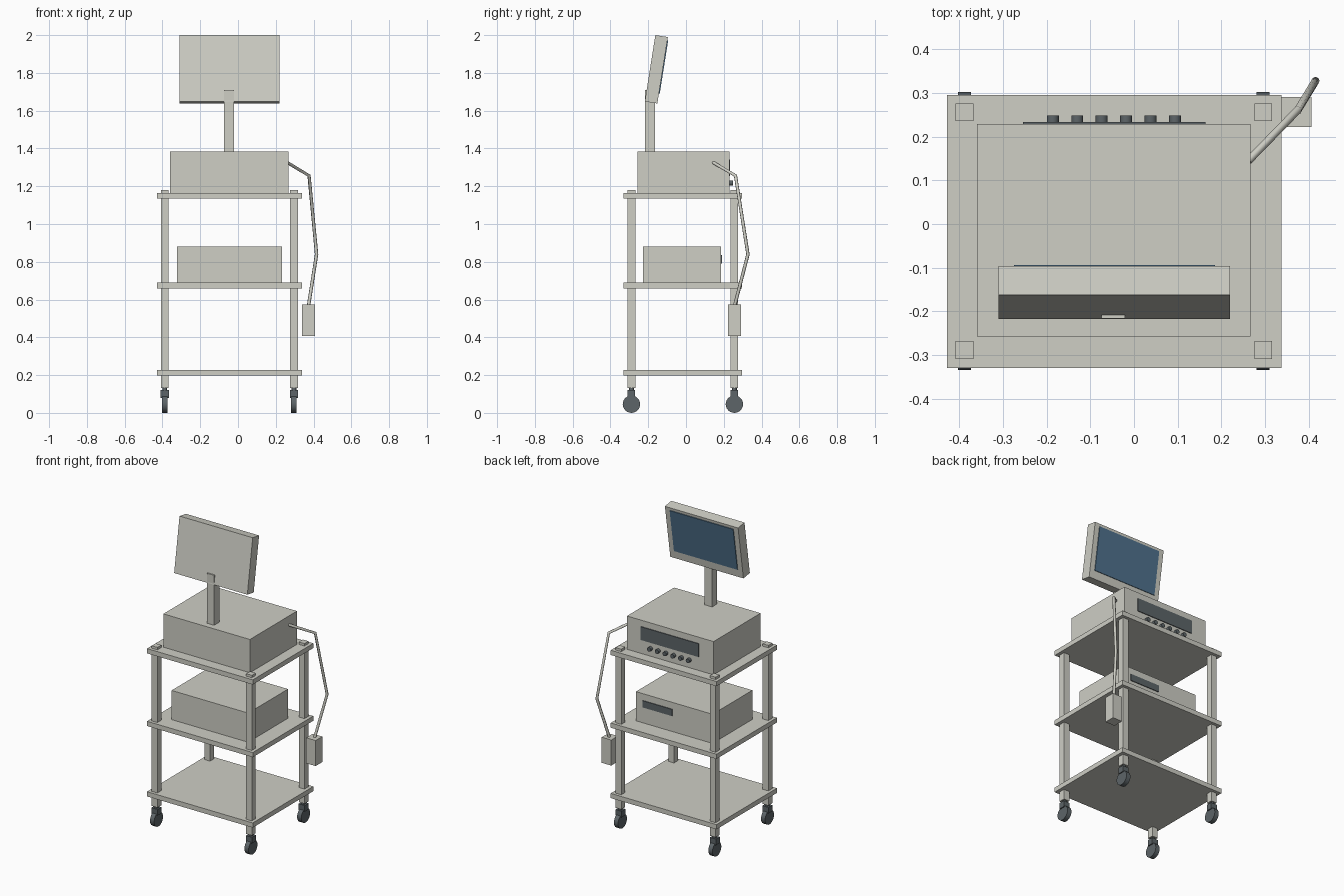
import bpy
import math
from mathutils import Vector, Matrix

cube = bpy.data.objects.get("Cube")
if cube:
    bpy.data.objects.remove(cube, do_unlink=True)


def material(name, rgb):
    m = bpy.data.materials.new(name)
    m.use_nodes = True
    m.diffuse_color = (*rgb, 1)
    m.node_tree.nodes["Principled BSDF"].inputs["Base Color"].default_value = (*rgb, 1)
    return m


BODY = material("warm light grey", (0.62, 0.62, 0.56))
DARK = material("charcoal grey", (0.11, 0.13, 0.14))
SCREEN = material("screen blue", (0.08, 0.17, 0.27))


def box(name, x, y, z, mat):
    """Box given by its (min, max) range on each axis."""
    bpy.ops.mesh.primitive_cube_add(size=1)
    ob = bpy.context.object
    ob.name = name
    size = [b - a for a, b in (x, y, z)]
    centre = Vector([(a + b) / 2 for a, b in (x, y, z)])
    ob.data.transform(Matrix.Diagonal((*size, 1)))
    ob.location = centre
    ob.data.materials.append(mat)
    return ob


def around(c, half):
    return (c - half, c + half)


def cylinder(name, centre, radius, depth, rotation, mat, sides):
    bpy.ops.mesh.primitive_cylinder_add(vertices=sides, radius=radius, depth=depth,
                                        location=centre, rotation=rotation)
    ob = bpy.context.object
    ob.name = name
    ob.data.materials.append(mat)
    bpy.ops.object.shade_smooth_by_angle()
    return ob


# Three shelves
for name, top in (("bottom_shelf", 0.228), ("middle_shelf", 0.689), ("top_shelf", 1.165)):
    box(name, (-0.428, 0.338), (-0.33, 0.296), (top - 0.031, top), BODY)

# Posts, each standing on a caster
for side, x in (("right", -0.388), ("left", 0.296)):
    for end, y in (("front", -0.289), ("back", 0.256)):
        tag = f"{end}_{side}"
        box(f"{tag}_post", around(x, 0.0205), around(y, 0.0205), (0.132, 1.181), BODY)
        cylinder(f"{tag}_caster_stem", (x, y, 0.125), 0.013, 0.03, (0, 0, 0), DARK, 16)
        box(f"{tag}_caster_fork", around(x, 0.022), around(y, 0.02), (0.08, 0.12), DARK)
        cylinder(f"{tag}_wheel", (x, y, 0.046), 0.046, 0.03, (0, math.pi / 2, 0), DARK, 24)

# Upper console with display strip and knobs on its back
box("upper_console", (-0.36, 0.267), (-0.258, 0.229), (1.165, 1.383), BODY)
box("upper_display_strip", (-0.254, 0.164), (0.227, 0.234), (1.255, 1.342), DARK)
for i in range(6):
    cylinder(f"knob_{i + 1}", (-0.186 + 0.056 * i, 0.238, 1.217), 0.0137, 0.022,
             (math.pi / 2, 0, 0), DARK, 16)

# Lower unit
box("lower_unit", (-0.322, 0.233), (-0.227, 0.185), (0.689, 0.88), BODY)
box("lower_display_strip", (-0.033, 0.183), (0.183, 0.19), (0.792, 0.836), DARK)

# Monitor leaning over the back edge of its stand
box("monitor_stand", (-0.074, -0.021), (-0.217, -0.164), (1.383, 1.71), BODY)
tilt = Matrix.Translation((-0.045, -0.157, 1.819)) @ Matrix.Rotation(math.radians(-9), 4, 'X')
for name, half, y, z, mat in (
        ("monitor_body", 0.265, (-0.0335, 0.0335), (-0.178, 0.178), BODY),
        ("monitor_screen", 0.23, (0.032, 0.038), (-0.125, 0.16), SCREEN)):
    part = box(name, (-half, half), y, z, mat)
    part.matrix_world = tilt @ Matrix.Translation(part.location)

# Hand control hanging on a jointed cable
box("hand_control", (0.338, 0.407), (0.222, 0.291), (0.408, 0.575), BODY)
path = [(0.262, 0.145, 1.325), (0.376, 0.262, 1.256), (0.416, 0.328, 0.84), (0.373, 0.257, 0.565)]
curve = bpy.data.curves.new("control_cable", 'CURVE')
curve.dimensions = '3D'
curve.bevel_depth = 0.009
curve.bevel_resolution = 2
curve.use_fill_caps = True
spline = curve.splines.new('POLY')
spline.points.add(len(path) - 1)
for point, co in zip(spline.points, path):
    point.co = (*co, 1)
curve.materials.append(BODY)
bpy.context.collection.objects.link(bpy.data.objects.new("control_cable", curve))
